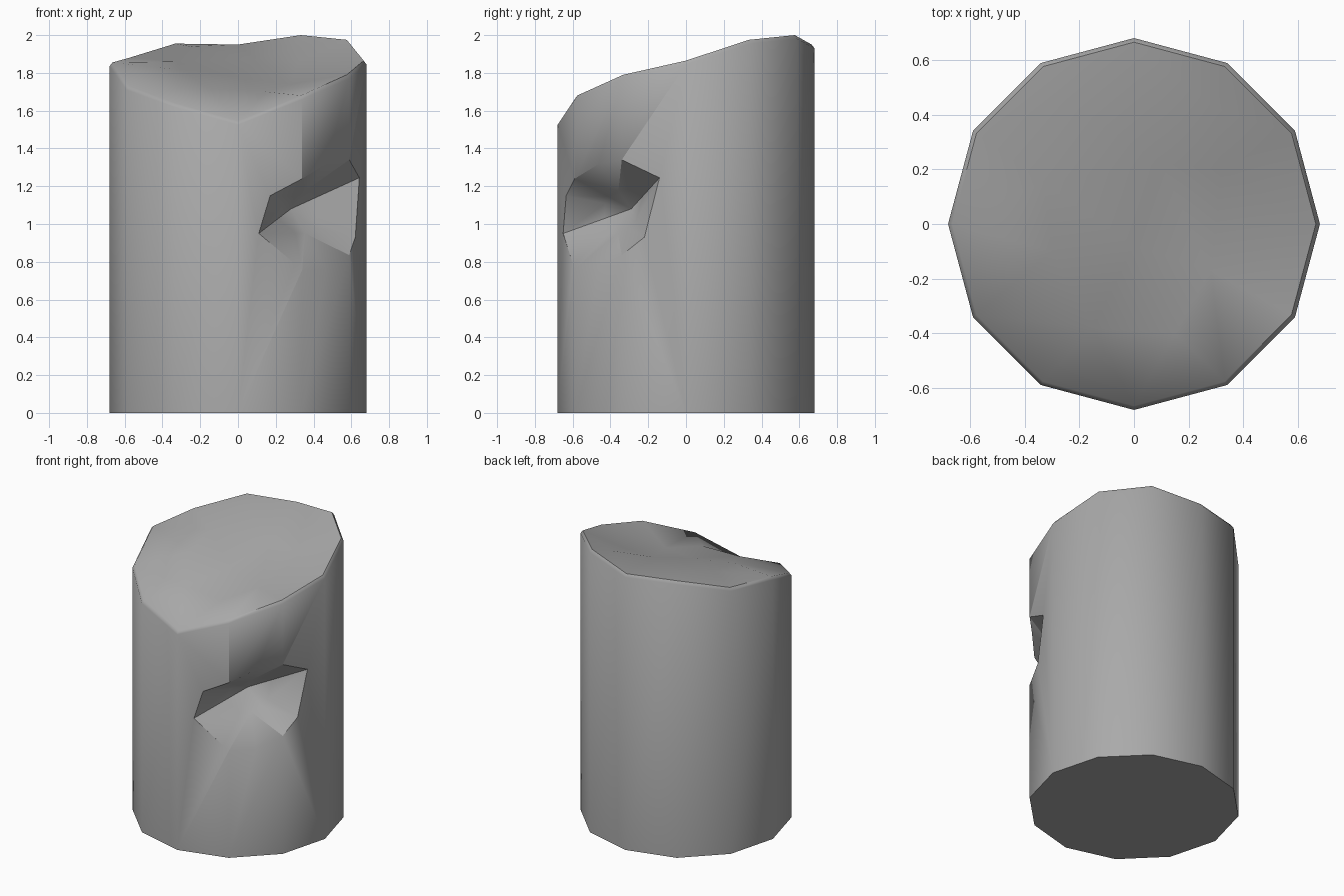
import bpy, bmesh, math
from mathutils import Vector
from mathutils.geometry import delaunay_2d_cdt

cube = bpy.data.objects.get("Cube")
if cube:
    bpy.data.objects.remove(cube, do_unlink=True)

RADIUS, SIDES = 0.68, 12

stone = bpy.data.materials.new("grey_stone")
stone.use_nodes = True
stone.diffuse_color = (0.4, 0.4, 0.4, 1)
stone.node_tree.nodes["Principled BSDF"].inputs["Base Color"].default_value = (0.4, 0.4, 0.4, 1)


def make_object(name, bm):
    bmesh.ops.recalc_face_normals(bm, faces=bm.faces)
    mesh = bpy.data.meshes.new(name)
    bm.to_mesh(mesh)
    bm.free()
    mesh.materials.append(stone)
    obj = bpy.data.objects.new(name, mesh)
    bpy.context.collection.objects.link(obj)
    return obj


def bridge(bm, a, b):
    for i in range(len(a)):
        j = (i + 1) % len(a)
        bm.faces.new((a[i], a[j], b[j], b[i]))


def ring(bm, radius, heights):
    step = math.tau / SIDES
    return [bm.verts.new((radius * math.cos(i * step), radius * math.sin(i * step), z))
            for i, z in enumerate(heights)]


# Column: flat base, slanted rim with a narrow bevel
rim = [1.865, 1.975, 2.0, 1.95, 1.955, 1.88, 1.855, 1.73, 1.64, 1.545, 1.68, 1.79]
bm = bmesh.new()
base = ring(bm, RADIUS, [0] * SIDES)
edge = ring(bm, RADIUS, [z - 0.02 for z in rim])
lip = ring(bm, RADIUS - 0.015, rim)
bm.faces.new(base[::-1])
bridge(bm, base, edge)
bridge(bm, edge, lip)

# Uneven broken top: a few high and low points joined to the rim
bumps = [(-0.25, 0.45, 1.94), (0.1, 0.22, 1.87), (0.32, 0.2, 1.86), (0.3, 0.42, 1.94),
         (-0.33, 0.15, 1.86), (-0.3, -0.1, 1.815), (0, -0.08, 1.775),
         (0.28, -0.17, 1.74), (0.15, -0.4, 1.7), (-0.15, -0.38, 1.715)]
top = lip + [bm.verts.new(p) for p in bumps]
loop = [(i, (i + 1) % SIDES) for i in range(SIDES)]
result = delaunay_2d_cdt([v.co.xy for v in top], loop, [], 1, 1e-5)
for tri in result[2]:
    bm.faces.new([top[result[3][i][0]] for i in tri])
column = make_object("broken_column", bm)

# Hollow in the front: outline on the wall, narrowing to a deep point
outline = [(0.11, -0.65, 0.95), (0.17, -0.635, 1.15), (0.34, -0.589, 1.24),
           (0.47, -0.46, 1.32), (0.589, -0.34, 1.34), (0.643, -0.14, 1.245),
           (0.622, -0.22, 0.93), (0.589, -0.34, 0.835), (0.465, -0.465, 0.757),
           (0.34, -0.589, 0.757)]
deep = Vector((0.28, -0.29, 1.08))
bm = bmesh.new()
wall = [Vector(p) for p in outline]
outer = [bm.verts.new((p.x * 1.3, p.y * 1.3, p.z)) for p in wall]
mouth = [bm.verts.new(p) for p in wall]
inner = [bm.verts.new(p.lerp(deep, 0.6)) for p in wall]
bridge(bm, outer, mouth)
bridge(bm, mouth, inner)
for verts, tip in ((outer, Vector((0.65, -0.65, 1.05))), (inner, deep)):
    centre = bm.verts.new(tip)
    for i in range(len(verts)):
        bm.faces.new((verts[i], verts[(i + 1) % len(verts)], centre))
cutter = make_object("hollow_cutter", bm)
cutter.hide_render = True

cut = column.modifiers.new("hollow", "BOOLEAN")
cut.operation = "DIFFERENCE"
cut.solver = "EXACT"
cut.object = cutter
bpy.context.view_layer.objects.active = column
bpy.ops.object.select_all(action="DESELECT")
column.select_set(True)
bpy.ops.object.modifier_apply(modifier=cut.name)
bpy.data.objects.remove(cutter, do_unlink=True)
bpy.ops.object.shade_smooth_by_angle(angle=math.radians(50))
